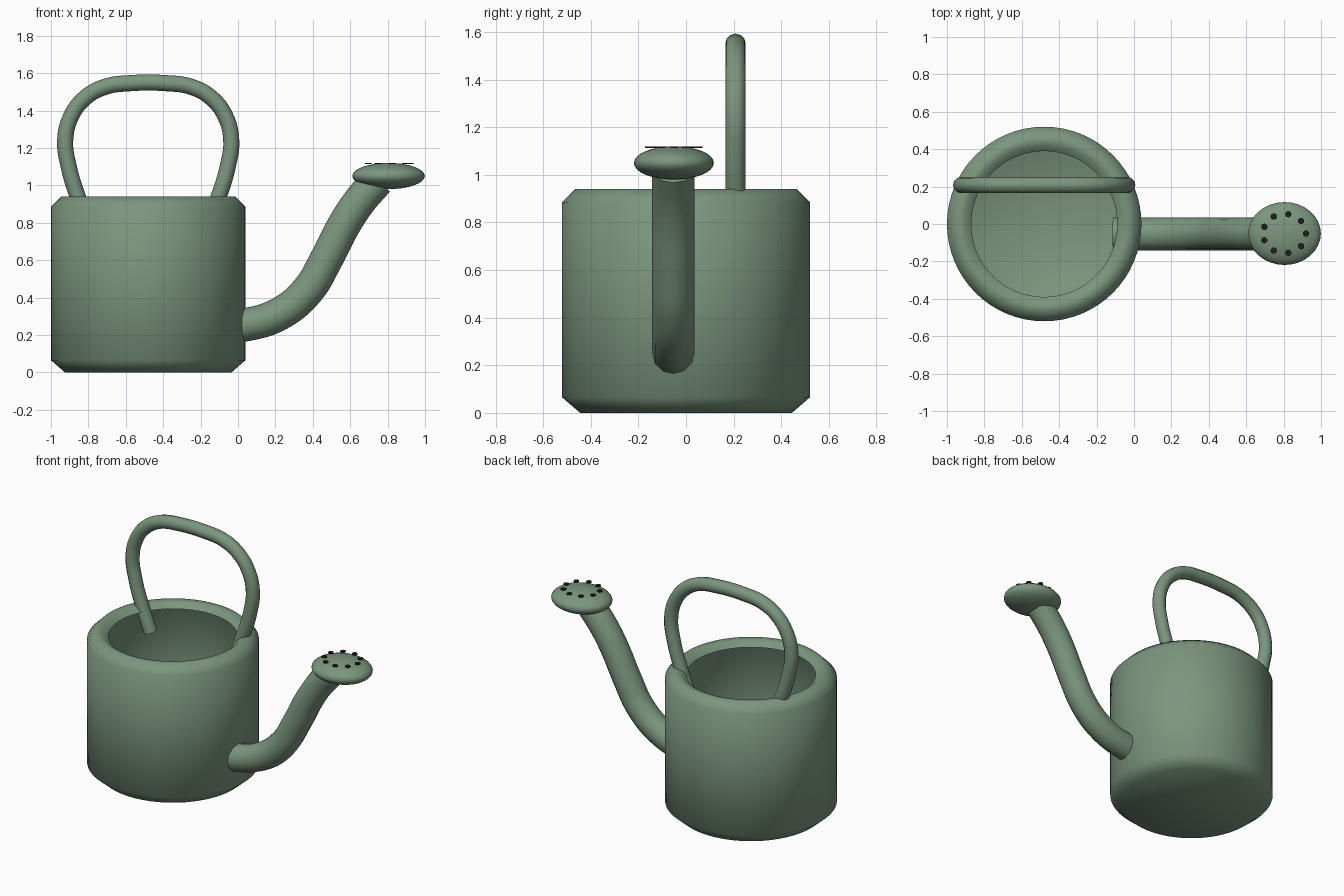
import bpy, bmesh, math
from mathutils import Vector, Matrix

cube = bpy.data.objects.get("Cube")
if cube:
    bpy.data.objects.remove(cube)

BODY_X = -0.48


def material(name, rgb):
    m = bpy.data.materials.new(name)
    m.use_nodes = True
    m.diffuse_color = (*rgb, 1)
    m.node_tree.nodes["Principled BSDF"].inputs["Base Color"].default_value = (*rgb, 1)
    return m


green = material("sage green", (0.20, 0.305, 0.21))
dark = material("hole black", (0.012, 0.014, 0.013))


def add_mesh(name, mesh, mat):
    mesh.materials.clear()
    mesh.materials.append(mat)
    ob = bpy.data.objects.new(name, mesh)
    bpy.context.collection.objects.link(ob)
    return ob


def from_bmesh(name, bm, mat, smooth=True):
    for f in bm.faces:
        f.smooth = smooth
    mesh = bpy.data.meshes.new(name)
    bm.to_mesh(mesh)
    bm.free()
    return add_mesh(name, mesh, mat)


def tube(name, points, radius, mat):
    """Round capped tube that follows a smooth path through the points."""
    cu = bpy.data.curves.new(name + "_path", "CURVE")
    cu.dimensions = "3D"
    cu.resolution_u = 6
    cu.bevel_depth = radius
    cu.bevel_resolution = 4
    cu.use_fill_caps = True
    sp = cu.splines.new("BEZIER")
    sp.bezier_points.add(len(points) - 1)
    for bp, co in zip(sp.bezier_points, points):
        bp.co = co
        bp.handle_left_type = bp.handle_right_type = "AUTO"
    helper = bpy.data.objects.new(name + "_path", cu)
    bpy.context.collection.objects.link(helper)
    bpy.context.view_layer.update()
    deps = bpy.context.evaluated_depsgraph_get()
    mesh = bpy.data.meshes.new_from_object(helper.evaluated_get(deps))
    bpy.data.objects.remove(helper)
    for p in mesh.polygons:
        p.use_smooth = len(p.vertices) <= 4
    return add_mesh(name, mesh, mat)


# Can body: open thin shell with bevelled foot and rolled rim
profile = [(0, 0), (0.445, 0), (0.52, 0.065), (0.52, 0.885),
           (0.465, 0.94), (0.425, 0.935), (0.39, 0.905)]
bm = bmesh.new()
verts = [bm.verts.new((r, 0, z)) for r, z in profile]
edges = [bm.edges.new(pair) for pair in zip(verts, verts[1:])]
bmesh.ops.spin(bm, geom=verts + edges, cent=(0, 0, 0), axis=(0, 0, 1),
               angle=math.tau, steps=64)
bmesh.ops.remove_doubles(bm, verts=bm.verts, dist=0.0005)
bmesh.ops.recalc_face_normals(bm, faces=bm.faces)
if min(bm.faces, key=lambda f: f.calc_center_median().z).normal.z > 0:
    bmesh.ops.reverse_faces(bm, faces=bm.faces)
body = from_bmesh("can_body", bm, green)
body.location.x = BODY_X

# Arched handle: half path mirrored about the body centre
half = [(0.31, 0.77), (0.377, 0.94), (0.425, 1.10), (0.444, 1.24),
        (0.412, 1.37), (0.335, 1.47), (0.23, 1.527), (0.1, 1.546)]
arch = [(BODY_X + x, 0.208, z) for x, z in half]
arch += [(BODY_X - x, 0.208, z) for x, z in reversed(half)]
tube("handle", arch, 0.043, green)

# Curved spout, starting just inside the body
spout_path = [(-0.11, 0.245), (0.04, 0.255), (0.22, 0.312), (0.37, 0.435),
              (0.475, 0.61), (0.565, 0.785), (0.65, 0.915), (0.745, 1.025)]
tube("spout", [(x, -0.053, z) for x, z in spout_path], 0.089, green)

# Flattened rose on the spout tip
rose_centre = Vector((0.805, -0.051, 1.05))
bm = bmesh.new()
bmesh.ops.create_uvsphere(bm, u_segments=32, v_segments=16, radius=1)
bmesh.ops.scale(bm, vec=(0.194, 0.168, 0.07), verts=bm.verts)
rose = from_bmesh("spout_rose", bm, green)
rose.location = rose_centre

# Ring of thin dark discs for the sprinkler holes
bm = bmesh.new()
for i in range(9):
    a = math.tau * i / 9
    spot = rose_centre + Vector((0.115 * math.cos(a), 0.105 * math.sin(a), 0.066))
    bmesh.ops.create_cone(bm, cap_ends=True, segments=12, radius1=0.017,
                          radius2=0.017, depth=0.006,
                          matrix=Matrix.Translation(spot))
from_bmesh("sprinkler_holes", bm, dark, smooth=False)
